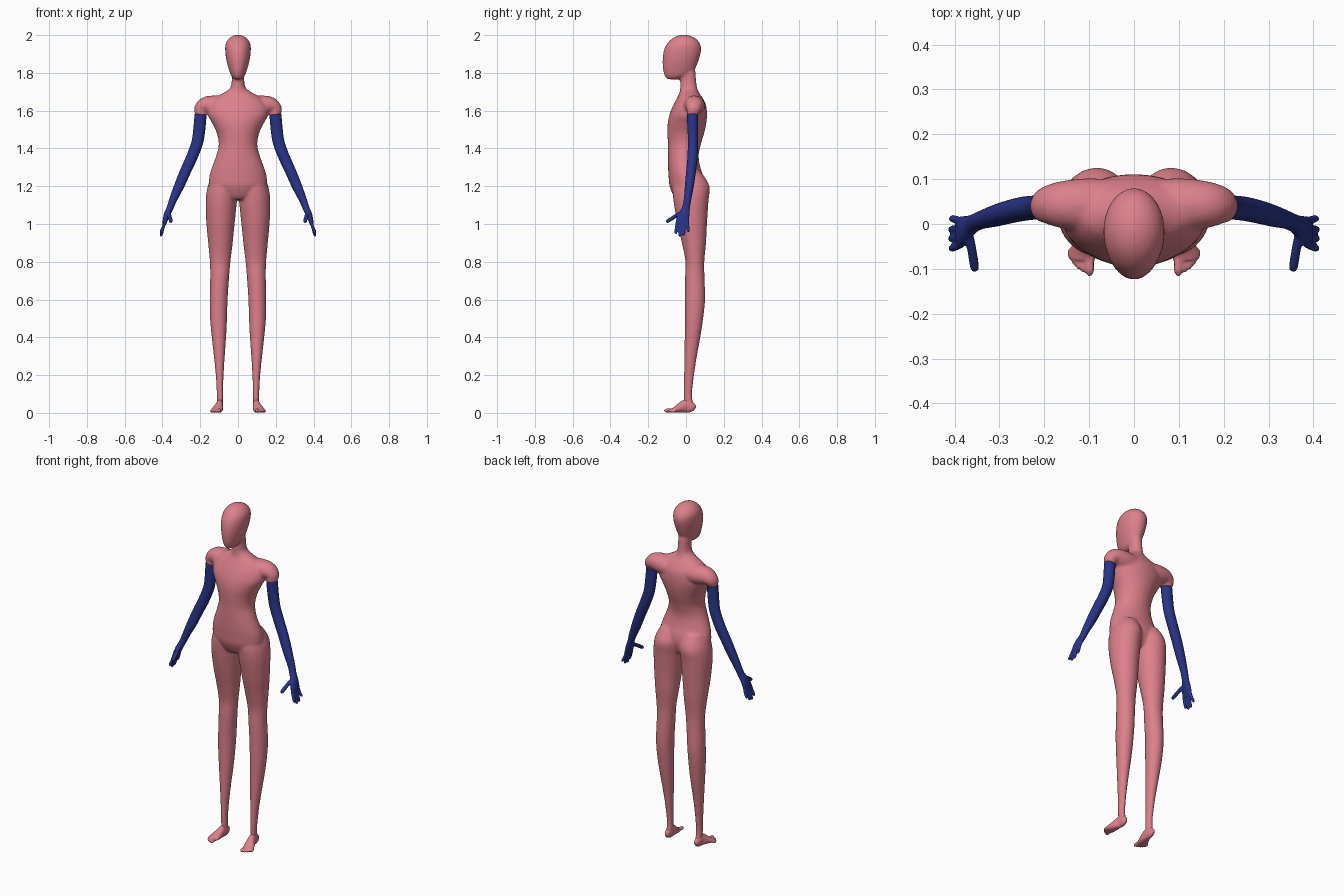
import bpy, bmesh, math
from mathutils import Vector

X, Y, Z = Vector((1, 0, 0)), Vector((0, 1, 0)), Vector((0, 0, 1))


def material(name, rgb):
    m = bpy.data.materials.new(name)
    m.diffuse_color = (*rgb, 1)
    return m


PINK = material("pink_skin", (0.72, 0.216, 0.258))
BLUE = material("blue_sleeve", (0.022, 0.035, 0.25))


def dense(rows, n=5):
    """Catmull-Rom interpolation between control sections."""
    out = []
    for i in range(len(rows) - 1):
        p = [rows[max(0, min(len(rows) - 1, i + k))] for k in (-1, 0, 1, 2)]
        for j in range(n):
            t = j / n
            out.append([0.5 * (2 * b + (c - a) * t + (2 * a - 5 * b + 4 * c - d) * t * t
                               + (3 * b - a - 3 * c + d) * t ** 3)
                        for a, b, c, d in zip(*p)])
    return out + [list(rows[-1])]


def loft(bm, rows, ref=Y, axis=None, side=1, seg=28):
    """Closed tube through sections (x, y, z, radius along ref, other radius)."""
    rows = dense(rows)
    pts = [Vector(r[:3]) for r in rows]
    rings = []
    for i, r in enumerate(rows):
        t = axis or (pts[min(i + 1, len(pts) - 1)] - pts[max(i - 1, 0)]).normalized()
        u = (ref - t * ref.dot(t)).normalized()
        v = t.cross(u)
        ring = []
        for k in range(seg):
            a = math.tau * k / seg
            p = pts[i] + u * (r[3] * math.cos(a)) + v * (r[4] * math.sin(a))
            ring.append(bm.verts.new((p.x * side, p.y, p.z)))
        rings.append(ring)
    for a, b in zip(rings, rings[1:]):
        for k in range(seg):
            m = (k + 1) % seg
            bm.faces.new((a[k], a[m], b[m], b[k]))
    bm.faces.new(rings[0][::-1])
    bm.faces.new(rings[-1])


def stack(bm, rows, side=1):
    """Horizontal sections given as (z, x_min, x_max, y_front, y_back)."""
    loft(bm, [((a + b) / 2, (f + k) / 2, z, (b - a) / 2, (k - f) / 2)
              for z, a, b, f, k in rows], ref=X, axis=Z, side=side, seg=40)


def digit(bm, pts, r, ref, side):
    """Finger or toe with a rounded tip."""
    end, prev = Vector(pts[-1]), Vector(pts[-2])
    d = (end - prev).normalized()
    rows = [(*p, r, r) for p in pts[:-1]]
    rows += [(*(end - d * r), r * 0.95, r * 0.95), (*end, r * 0.4, r * 0.4)]
    loft(bm, rows, ref, side=side, seg=12)


def finish(bm, name, mat, voxel, smooth):
    """Fuse the overlapping tubes into one smooth skin."""
    bmesh.ops.recalc_face_normals(bm, faces=bm.faces)
    me = bpy.data.meshes.new(name)
    bm.to_mesh(me)
    bm.free()
    ob = bpy.data.objects.new(name, me)
    bpy.context.collection.objects.link(ob)
    me.materials.append(mat)
    rm = ob.modifiers.new("fuse", 'REMESH')
    rm.mode = 'VOXEL'
    rm.voxel_size = voxel
    rm.use_smooth_shade = True
    sm = ob.modifiers.new("soften", 'SMOOTH')
    sm.factor = 0.5
    sm.iterations = smooth
    return ob


# Body: torso with neck, head, shoulders and legs
bm = bmesh.new()
torso = [(1.13, .05, -.05, .06), (1.15, .105, -.066, .08), (1.2, .15, -.087, .095),
         (1.25, .152, -.092, .092), (1.3, .138, -.095, .076), (1.36, .116, -.096, .067),
         (1.42, .102, -.096, .078), (1.48, .112, -.098, .096), (1.53, .135, -.097, .107),
         (1.58, .16, -.087, .111), (1.63, .155, -.067, .106), (1.67, .12, -.046, .086),
         (1.695, .075, -.034, .069), (1.72, .042, -.031, .059), (1.75, .034, -.031, .055),
         (1.81, .032, -.025, .05)]
stack(bm, [(z, -r, r, f, k) for z, r, f, k in torso])

head = [(1.766, .018, -.1, -.035), (1.785, .036, -.113, .02), (1.82, .049, -.122, .048),
        (1.87, .062, -.124, .068), (1.92, .068, -.117, .08), (1.955, .065, -.1, .074),
        (1.982, .048, -.074, .051), (1.997, .025, -.045, .02), (2.002, .008, -.022, -.002)]
stack(bm, [(z, -r, r, f, k) for z, r, f, k in head])

leg = [(1.27, .02, .13, -.05, .085), (1.2, .002, .16, -.07, .124), (1.12, .006, .171, -.066, .119),
       (1.0, .018, .167, -.045, .111), (.9, .028, .158, -.022, .106), (.8, .04, .149, -.003, .097),
       (.72, .047, .147, -.005, .098), (.6, .055, .15, -.006, .101), (.5, .058, .148, -.006, .091),
       (.4, .063, .139, -.007, .076), (.3, .07, .128, -.009, .058), (.2, .076, .118, -.011, .043),
       (.1, .079, .112, -.013, .033), (.04, .079, .111, -.01, .04), (.015, .083, .108, 0, .036)]
shoulder = [(.04, .04, 1.62, .06, .05), (.11, .042, 1.625, .06, .055), (.165, .043, 1.628, .052, .048),
            (.195, .041, 1.612, .042, .037), (.197, .035, 1.588, .032, .032), (.198, .034, 1.574, .03, .031)]
for s in (1, -1):
    stack(bm, leg, s)
    loft(bm, shoulder, side=s)
finish(bm, "body", PINK, 0.007, 7)

# Feet with five toes each
foot = [(.096, .046, .02, .008, .012), (.096, .032, .028, .016, .027), (.097, .0, .036, .019, .035),
        (.103, -.03, .027, .025, .026), (.112, -.06, .016, .03, .015), (.115, -.08, .012, .027, .01)]
toes = [(.099, -.116, .01), (.1125, -.108, .0075), (.123, -.101, .007),
        (.132, -.092, .007), (.1405, -.08, .007)]
# Arms: sleeve, palm, thumb and four fingers
arm = [(.198, .034, 1.582, .03, .032), (.205, .036, 1.5, .028, .032), (.216, .037, 1.43, .027, .031),
       (.246, .034, 1.35, .027, .03), (.278, .027, 1.28, .026, .029), (.31, .018, 1.205, .024, .027),
       (.343, .008, 1.13, .02, .021), (.36, .0, 1.085, .021, .018), (.374, -.009, 1.055, .028, .017),
       (.384, -.017, 1.025, .035, .014), (.39, -.02, 1.0, .032, .01)]
fingers = [(-.045, -.055, .948), (-.028, -.033, .934), (-.011, -.012, .938), (.006, .013, .958)]

for s, label in ((1, "left"), (-1, "right")):
    bm = bmesh.new()
    loft(bm, foot, X, side=s)
    for x, y, r in toes:
        digit(bm, [(x * .85 + .016, -.06, .013), (x, y + .02, r + .003), (x, y, r + .001)], r, X, s)
    finish(bm, label + "_foot", PINK, 0.0035, 2)

    bm = bmesh.new()
    loft(bm, arm, side=s)
    for y0, y1, z in fingers:
        digit(bm, [(.385, y0, 1.02), (.395, (y0 + y1) / 2, .985), (.409, y1, z)], .0085, Y, s)
    digit(bm, [(.37, -.015, 1.065), (.362, -.055, 1.042), (.354, -.105, 1.01)], .0105, X, s)
    finish(bm, label + "_arm", BLUE, 0.004, 2)
